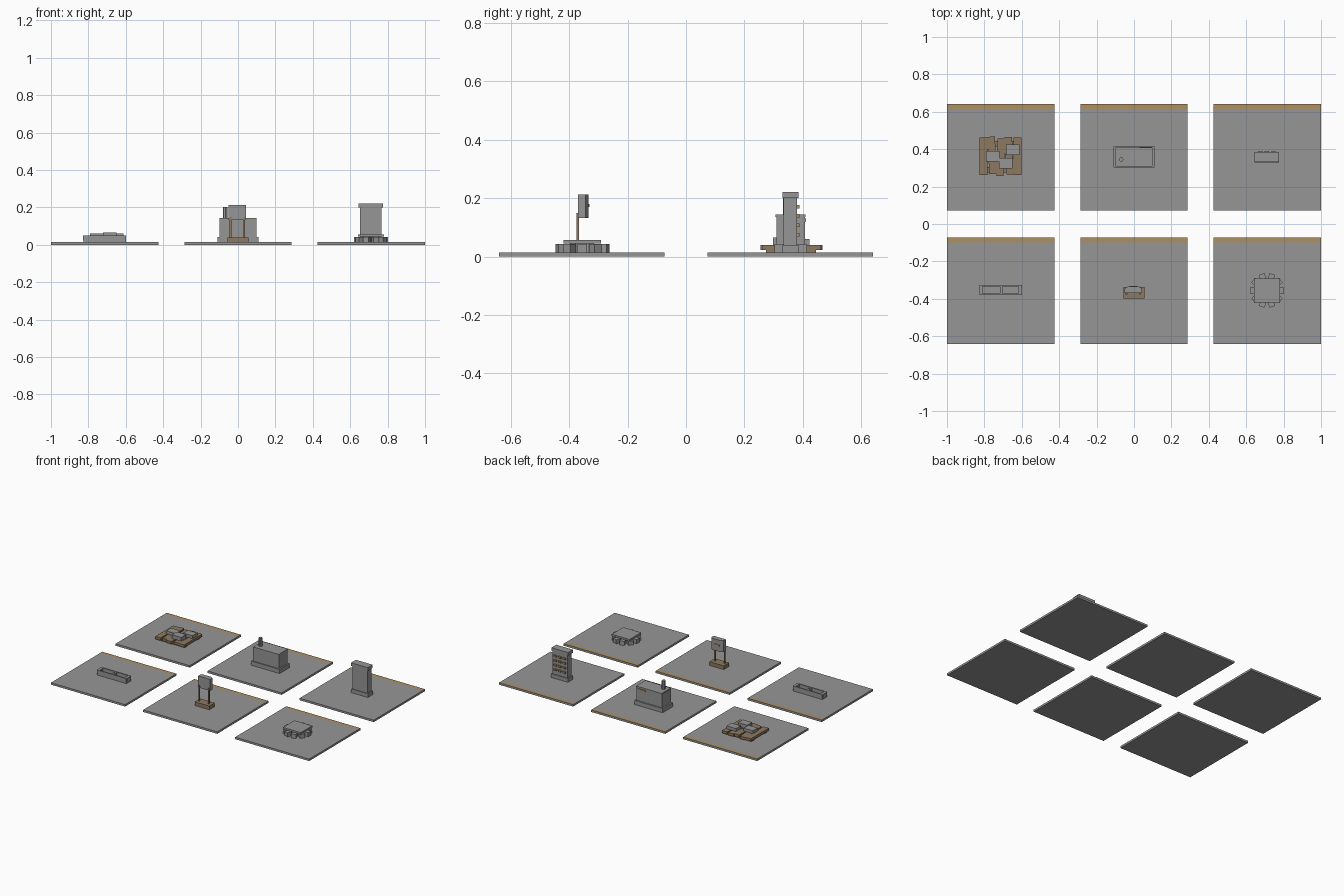
import bpy, bmesh, math
from mathutils import Matrix

if "Cube" in bpy.data.objects:
    bpy.data.objects.remove(bpy.data.objects["Cube"])


def mat(name, col):
    m = bpy.data.materials.new(name)
    m.diffuse_color = (*col, 1)
    m.use_nodes = True
    m.node_tree.nodes["Principled BSDF"].inputs["Base Color"].default_value = m.diffuse_color
    return m


GREY = mat("stone_grey", (0.30, 0.305, 0.30))
BROWN = mat("wood_brown", (0.27, 0.19, 0.115))
TAN = mat("tan_trim", (0.42, 0.28, 0.13))


def finish(name, bm, *mats):
    me = bpy.data.meshes.new(name)
    bm.to_mesh(me)
    bm.free()
    for m in mats:
        me.materials.append(m)
    ob = bpy.data.objects.new(name, me)
    bpy.context.collection.objects.link(ob)
    return ob


def box(name, x0, x1, y0, y1, z0, z1, m=GREY, rot=0.0):
    bm = bmesh.new()
    bmesh.ops.create_cube(bm, size=1)
    bm.transform(Matrix.Translation(((x0 + x1) / 2, (y0 + y1) / 2, (z0 + z1) / 2))
                 @ Matrix.Rotation(rot, 4, 'Z')
                 @ Matrix.Diagonal((x1 - x0, y1 - y0, z1 - z0, 1)))
    return finish(name, bm, m)


def prism(name, pts, z0, z1, m=GREY):
    """Extrude a flat outline upwards."""
    bm = bmesh.new()
    f = bm.faces.new([bm.verts.new((x, y, z0)) for x, y in pts])
    r = bmesh.ops.extrude_face_region(bm, geom=[f])
    for v in r["geom"]:
        if isinstance(v, bmesh.types.BMVert):
            v.co.z = z1
    bmesh.ops.recalc_face_normals(bm, faces=bm.faces)
    return finish(name, bm, m)


T = 0.014            # tile thickness
CX, CY = 0.713, 0.357

# six ground tiles with a tan strip along the back edge of the top
for cx in (-CX, 0, CX):
    for cy in (-CY, CY):
        bm = bmesh.new()
        bmesh.ops.create_cube(bm, size=1)
        bm.transform(Matrix.Translation((cx, cy, T / 2)) @ Matrix.Diagonal((0.574, 0.567, T, 1)))
        cut = cy + 0.2835 - 0.026
        bmesh.ops.bisect_plane(bm, geom=bm.verts[:] + bm.edges[:] + bm.faces[:],
                               plane_co=(0, cut, 0), plane_no=(0, 1, 0))
        bm.normal_update()
        for f in bm.faces:
            f.material_index = int(f.normal.z > 0.5 and f.calc_center_median().y > cut)
        finish("ground_tile", bm, GREY, TAN)

# plank pile: five loose planks with cross battens underneath
for i, (dy, rot) in enumerate(((0, 0), (0.005, 0.07), (-0.005, -0.05), (0.003, 0.06), (0, 0))):
    x = -0.804 + i * 0.0455
    box("plank", x - 0.021, x + 0.021, 0.262 + dy, 0.462 + dy, 0.022, 0.04, BROWN, rot)
for y in (0.29, 0.43):
    box("plank_batten", -0.82, -0.606, y - 0.015, y + 0.015, T, 0.024, BROWN)
# grey slabs lying on the pile
for x, y, top in ((-0.755, 0.362, 0.06), (-0.648, 0.397, 0.06), (-0.685, 0.325, 0.066)):
    box("pile_slab", x - 0.036, x + 0.036, y - 0.027, y + 0.027, 0.04, top)

# stove: plinth, body, top lid, chimney, back trim
box("stove_plinth", -0.11, 0.11, 0.303, 0.415, T, 0.043)
box("stove_body", -0.1, 0.1, 0.311, 0.407, 0.043, 0.136)
box("stove_lid", -0.098, 0.1, 0.307, 0.41, 0.136, 0.144)
prism("stove_chimney", [(-0.068 + 0.012 * math.cos(a * math.pi / 4),
                         0.345 + 0.012 * math.sin(a * math.pi / 4)) for a in range(8)], 0.14, 0.203)
box("stove_back_trim", 0.03, 0.095, 0.407, 0.412, 0.12, 0.13, TAN)

# cabinet tower: base, body, cap, rows of small drawers on the back
box("tower_base", 0.645, 0.775, 0.33, 0.386, T, 0.04)
box("tower_body", 0.653, 0.767, 0.335, 0.38, 0.04, 0.2)
box("tower_cap", 0.644, 0.774, 0.331, 0.385, 0.2, 0.222)
for r in range(4):
    for c in (-1, 0, 1):
        x, z = 0.71 + c * 0.035, 0.075 + r * 0.032
        box("tower_drawer", x - 0.011, x + 0.011, 0.38, 0.389, z - 0.006, z + 0.006, TAN)

# trough: floor, long walls, end walls and divider
box("trough_floor", -0.826, -0.6, -0.378, -0.328, T, 0.026)
for y in (-0.376, -0.33):
    box("trough_side", -0.826, -0.6, y - 0.004, y + 0.004, 0.024, 0.05)
for x, w in ((-0.82, 0.01), (-0.71, 0.006), (-0.608, 0.01)):
    box("trough_divider", x - w, x + w, -0.374, -0.332, 0.024, 0.05)

# sign: wooden base, two posts, board with chamfered back and a small panel
box("sign_base", -0.056, 0.056, -0.398, -0.338, T, 0.04, BROWN)
for s in (-1, 1):
    box("sign_post", s * 0.037 - 0.0045 - 0.003, s * 0.037 + 0.0045 - 0.003,
        -0.376, -0.367, 0.04, 0.15, BROWN)
prism("sign_board", [(-0.05, -0.37), (0.044, -0.37), (0.044, -0.345),
                     (0.026, -0.334), (-0.032, -0.334), (-0.05, -0.345)], 0.132, 0.212)
box("sign_panel", -0.025, 0.018, -0.334, -0.331, 0.17, 0.18, TAN)

# table: square top ringed by ten blocks, on a central support
box("table_top", 0.642, 0.78, -0.42, -0.292, 0.044, 0.056)
box("table_support", 0.67, 0.752, -0.397, -0.315, T, 0.044)
for i in range(10):
    a = i * math.pi / 5
    x, y = 0.711 + 0.076 * math.cos(a), -0.355 + 0.076 * math.sin(a)
    box("stool", x - 0.016, x + 0.016, y - 0.016, y + 0.016, T, 0.043, GREY, a)
